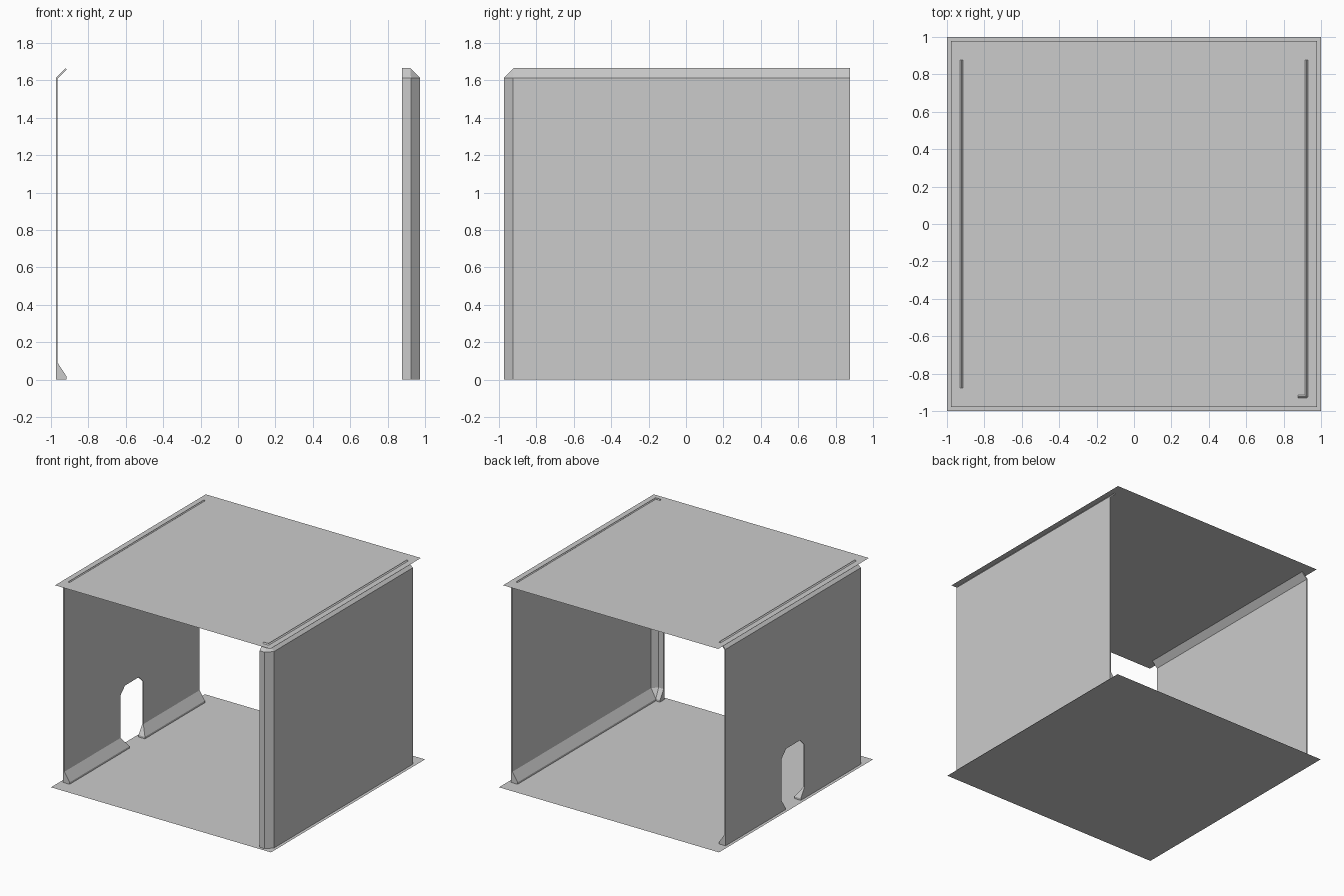
import bpy, bmesh

if "Cube" in bpy.data.objects:
    bpy.data.objects.remove(bpy.data.objects["Cube"])

W = 0.974     # outer face of the walls
C = 0.05      # corner chamfer
E = 0.878     # open ends of the walls

# wall cross-section: (distance inward from outer face, height)
# includes the sloped top lip and the sloped skirting at the bottom
SECTION = [(0, 0), (0, 1.614), (0.052, 1.666), (0.059, 1.659), (0.01, 1.61),
           (0.01, 0.09), (0.058, 0.016), (0.058, 0)]


def add_mesh(name, bm):
    mesh = bpy.data.meshes.new(name)
    bm.to_mesh(mesh)
    bm.free()
    obj = bpy.data.objects.new(name, mesh)
    bpy.context.collection.objects.link(obj)
    return obj


def plane(name, half, z):
    bm = bmesh.new()
    bm.faces.new([bm.verts.new((x * half, y * half, z))
                  for x, y in ((-1, -1), (1, -1), (1, 1), (-1, 1))])
    return add_mesh(name, bm)


def sweep(name, path):
    """Sweep SECTION along a plan path; path(d) gives the points at inset d."""
    bm = bmesh.new()
    rows = [[bm.verts.new((x, y, z)) for x, y in path(d)] for d, z in SECTION]
    n = len(rows)
    for i in range(n):
        a, b = rows[i], rows[(i + 1) % n]
        for j in range(len(a) - 1):
            bm.faces.new((a[j], a[j + 1], b[j + 1], b[j]))
    bm.faces.new([r[0] for r in rows])
    bm.faces.new([r[-1] for r in reversed(rows)])
    bmesh.ops.remove_doubles(bm, verts=bm.verts, dist=1e-5)
    bmesh.ops.recalc_face_normals(bm, faces=bm.faces)
    return add_mesh(name, bm)


def corner_path(d):
    k = max(C, d)
    return [(W - d, E), (W - d, k - W), (W - k, d - W), (E, d - W)]


def straight_path(d):
    return [(d - W, -E), (d - W, E)]


# floor and ceiling sheets
plane("floor", 1.0, 0.0)
plane("ceiling", 0.978, 1.657)

# right wall wraps round the front corner, left wall is straight
sweep("right_corner_wall", corner_path)
left = sweep("left_wall", straight_path)

# doorway with clipped top corners, narrowed by the skirting at its foot
half = [(0.10, -0.1), (0.10, 0.016), (0.148, 0.09), (0.148, 0.44), (0.09, 0.498)]
outline = half + [(-y, z) for y, z in reversed(half)]
bm = bmesh.new()
face = bm.faces.new([bm.verts.new((-1.1, y, z)) for y, z in outline])
ext = bmesh.ops.extrude_face_region(bm, geom=[face])
bmesh.ops.translate(bm, vec=(0.4, 0, 0),
                    verts=[g for g in ext["geom"] if isinstance(g, bmesh.types.BMVert)])
bmesh.ops.recalc_face_normals(bm, faces=bm.faces)
cutter = add_mesh("doorway_cutter", bm)
cutter.hide_render = True
cutter.hide_viewport = False
cutter.display_type = 'WIRE'

mod = left.modifiers.new("doorway", 'BOOLEAN')
mod.operation = 'DIFFERENCE'
mod.solver = 'EXACT'
mod.object = cutter
bpy.context.view_layer.objects.active = left
bpy.ops.object.modifier_apply(modifier=mod.name)
bpy.data.objects.remove(cutter)
